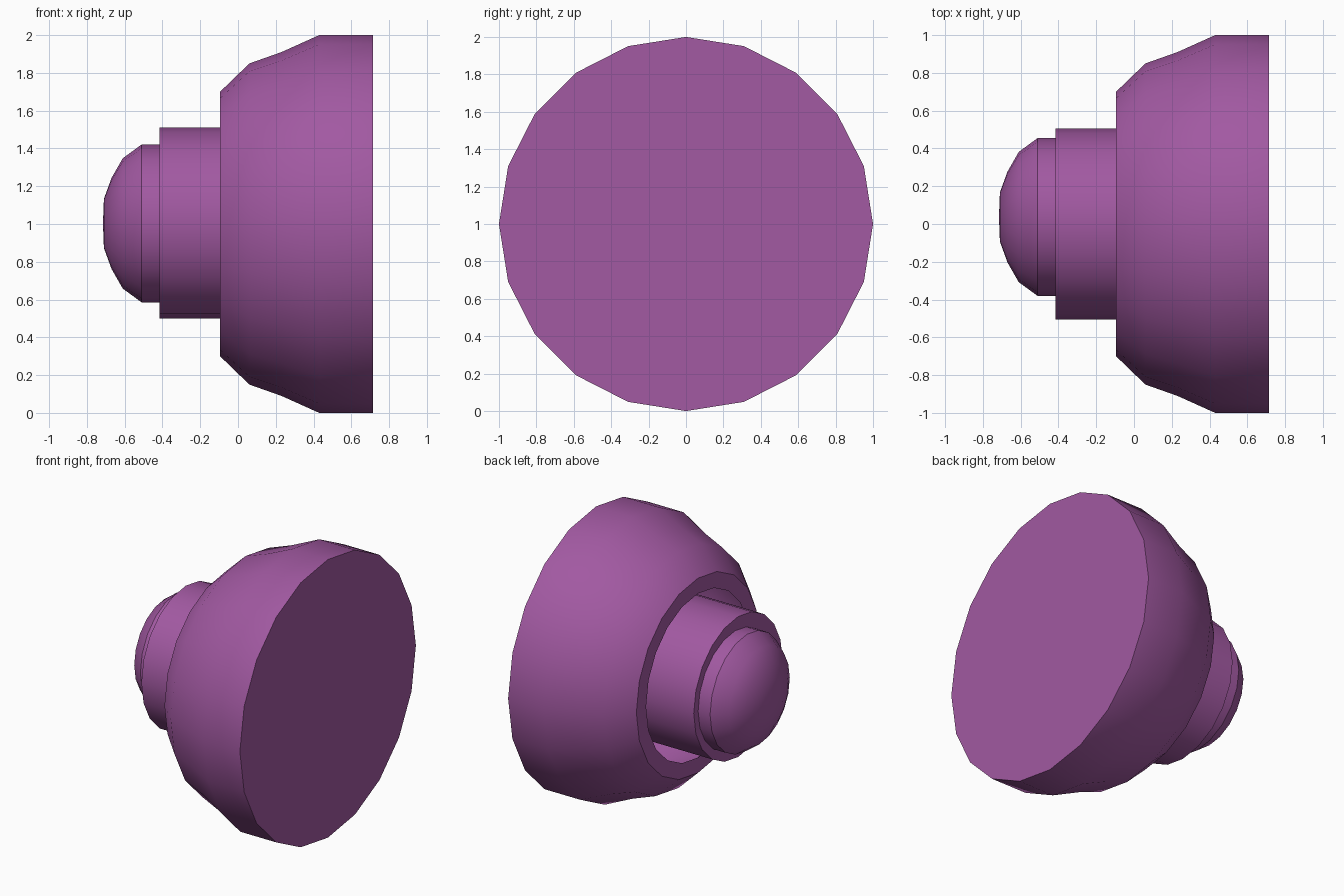
import bpy, bmesh, math

if "Cube" in bpy.data.objects:
    bpy.data.objects.remove(bpy.data.objects["Cube"])

SIDES = 20

mat = bpy.data.materials.new("purple")
mat.diffuse_color = (0.36, 0.10, 0.36, 1)
mat.use_nodes = True
mat.node_tree.nodes["Principled BSDF"].inputs["Base Color"].default_value = mat.diffuse_color


def lathe(name, profile, cy=0.0, cz=1.0):
    """Revolve (x, radius) points about a line parallel to the x axis."""
    bm = bmesh.new()
    rings = []
    for x, r in profile:
        if r == 0:
            rings.append([bm.verts.new((x, cy, cz))] * SIDES)
        else:
            rings.append([bm.verts.new((x, cy + r * math.sin(math.tau * i / SIDES),
                                        cz + r * math.cos(math.tau * i / SIDES)))
                          for i in range(SIDES)])
    for a, b in zip(rings, rings[1:]):
        for i in range(SIDES):
            j = (i + 1) % SIDES
            quad = list(dict.fromkeys((a[i], a[j], b[j], b[i])))
            bm.faces.new(quad)
    bmesh.ops.recalc_face_normals(bm, faces=bm.faces)
    mesh = bpy.data.meshes.new(name)
    bm.to_mesh(mesh)
    bm.free()
    mesh.materials.append(mat)
    ob = bpy.data.objects.new(name, mesh)
    bpy.context.collection.objects.link(ob)
    bpy.ops.object.select_all(action='DESELECT')
    ob.select_set(True)
    bpy.context.view_layer.objects.active = ob
    bpy.ops.object.shade_smooth_by_angle(angle=math.radians(35))
    return ob


# Hollow bowl with a flat closed face and an open neck
lathe("bowl_shell", [(0.715, 0), (0.715, 1.0), (0.43, 1.0), (0.23, 0.91), (0.06, 0.85),
                     (-0.095, 0.70), (-0.095, 0.59), (0.06, 0.74), (0.23, 0.81),
                     (0.43, 0.90), (0.62, 0.90), (0.62, 0)])

# Collar rising out of the neck
lathe("collar", [(0.62, 0), (0.62, 0.505), (-0.415, 0.505), (-0.415, 0)], cz=1.005)

# Rounded cap, slightly off-centre in the collar
lathe("domed_cap", [(-0.3, 0), (-0.3, 0.418), (-0.51, 0.418), (-0.61, 0.345), (-0.67, 0.24),
                    (-0.71, 0.13), (-0.715, 0)], cy=0.037, cz=1.003)
